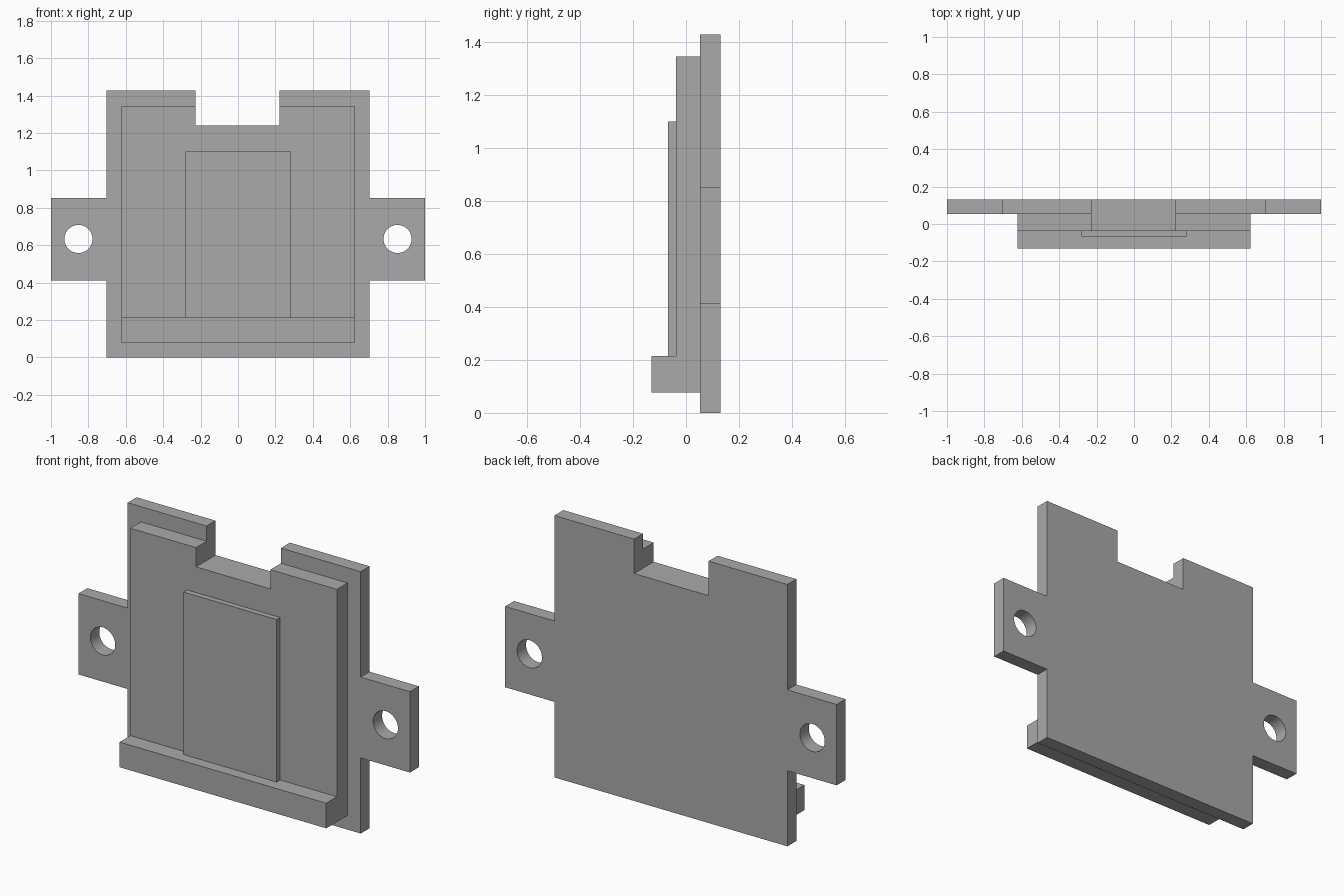
import bpy
import bmesh
from math import pi
from mathutils import Matrix

cube = bpy.data.objects.get("Cube")
if cube:
    bpy.data.objects.remove(cube, do_unlink=True)

grey = bpy.data.materials.new("plain grey")
grey.use_nodes = True
colour = (0.4, 0.4, 0.4, 1)
grey.diffuse_color = colour
grey.node_tree.nodes["Principled BSDF"].inputs["Base Color"].default_value = colour


def make_object(name, bm):
    bmesh.ops.recalc_face_normals(bm, faces=bm.faces)
    mesh = bpy.data.meshes.new(name)
    bm.to_mesh(mesh)
    bm.free()
    mesh.materials.append(grey)
    obj = bpy.data.objects.new(name, mesh)
    bpy.context.collection.objects.link(obj)
    return obj


def slab(name, outline, front, back):
    """Extrude an x-z outline from front to back along y."""
    bm = bmesh.new()
    face = bm.faces.new([bm.verts.new((x, front, z)) for x, z in outline])
    new = bmesh.ops.extrude_face_region(bm, geom=[face], use_keep_orig=True)
    moved = [v for v in new["geom"] if isinstance(v, bmesh.types.BMVert)]
    bmesh.ops.translate(bm, vec=(0, back - front, 0), verts=moved)
    return make_object(name, bm)


def rectangle(half, low, high):
    return [(-half, low), (half, low), (half, high), (-half, high)]


# Shared levels
NOTCH_L, NOTCH_R, NOTCH_Z = -0.227, 0.222, 1.24
PLATE_Y, BLOCK_Y = 0.053, -0.038
BODY, TOP = 0.703, 1.428
EAR_LOW, EAR_HIGH = 0.412, 0.853
LEDGE_LOW, LEDGE_TOP = 0.077, 0.214


def notch(top):
    return [(NOTCH_R, top), (NOTCH_R, NOTCH_Z), (NOTCH_L, NOTCH_Z), (NOTCH_L, top)]


# Back plate with mounting ears and top notch
right_side = [(BODY, 0), (BODY, EAR_LOW), (1, EAR_LOW),
              (1, EAR_HIGH), (BODY, EAR_HIGH), (BODY, TOP)]
left_side = [(-x, z) for x, z in reversed(right_side)]
plate = slab("back_plate", right_side + notch(TOP) + left_side, PLATE_Y, 0.13)

# Screw holes through the ears
for side, x in (("left", 0.853), ("right", -0.853)):
    bm = bmesh.new()
    bmesh.ops.create_cone(bm, cap_ends=True, segments=48, radius1=0.075,
                          radius2=0.075, depth=0.4,
                          matrix=Matrix.Translation((x, 0.09, 0.633))
                          @ Matrix.Rotation(pi / 2, 4, "X"))
    cutter = make_object(side + "_hole_cutter", bm)
    cutter.hide_render = True
    cutter.hide_viewport = True
    cutter.display_type = "WIRE"
    cut = plate.modifiers.new(side + "_hole", "BOOLEAN")
    cut.operation = "DIFFERENCE"
    cut.solver = "EXACT"
    cut.object = cutter

# Raised front block, sharing the notch
BLOCK, BLOCK_TOP = 0.623, 1.345
slab("front_block",
     [(-BLOCK, LEDGE_LOW), (BLOCK, LEDGE_LOW), (BLOCK, BLOCK_TOP)]
     + notch(BLOCK_TOP) + [(-BLOCK, BLOCK_TOP)], BLOCK_Y, PLATE_Y)

# Thin centre panel and bottom ledge
slab("centre_panel", rectangle(0.281, LEDGE_TOP, 1.10), -0.068, BLOCK_Y)
slab("bottom_ledge", rectangle(BLOCK, LEDGE_LOW, LEDGE_TOP), -0.13, BLOCK_Y)

# Smooth hole walls, keeping edges sharp
bpy.context.view_layer.objects.active = plate
bpy.ops.object.select_all(action="DESELECT")
plate.select_set(True)
bpy.ops.object.modifier_apply(modifier="left_hole")
bpy.ops.object.modifier_apply(modifier="right_hole")
for side in ("left", "right"):
    bpy.data.objects.remove(bpy.data.objects[side + "_hole_cutter"], do_unlink=True)
bpy.ops.object.shade_smooth_by_angle()
